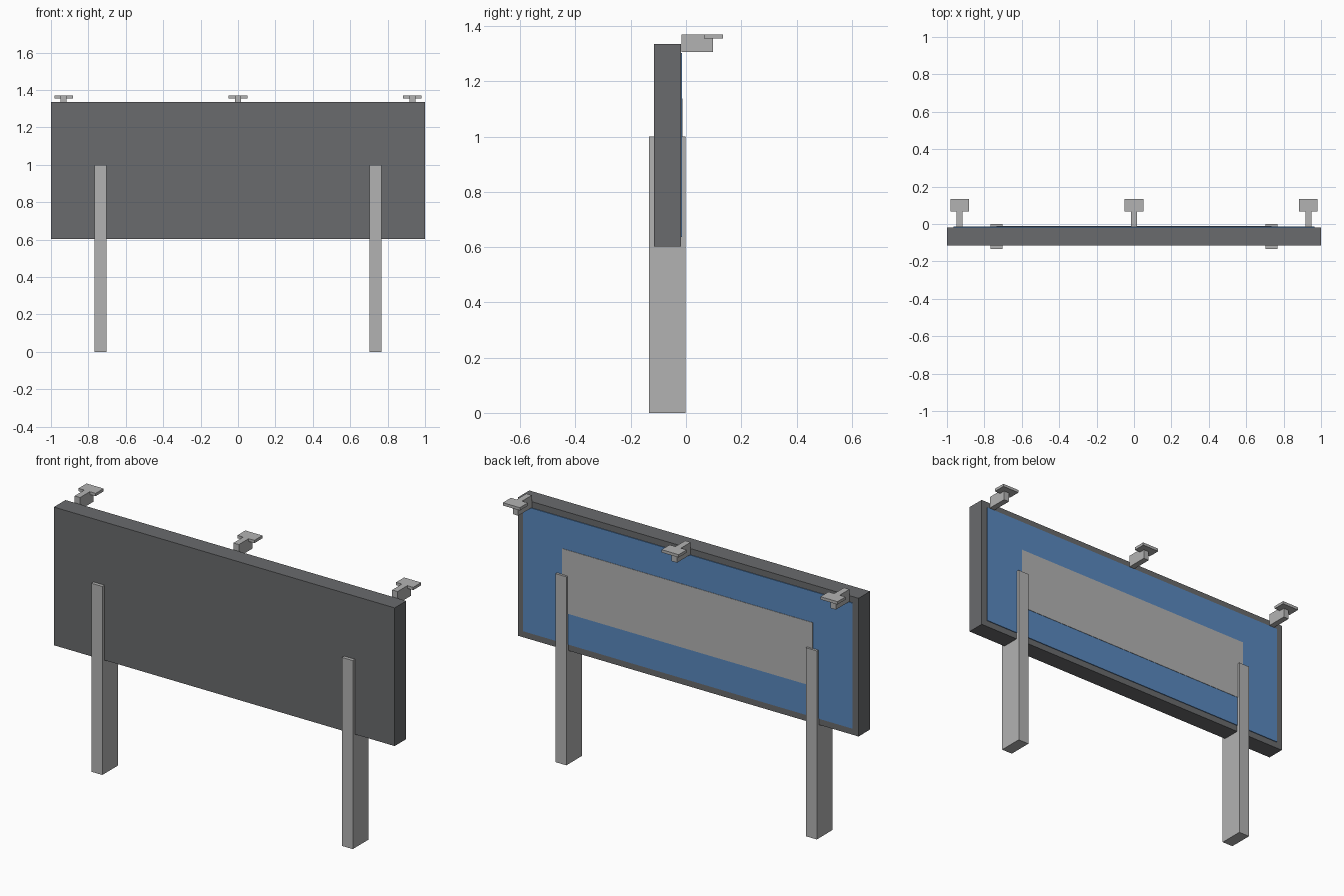
import bpy
import bmesh

if "Cube" in bpy.data.objects:
    bpy.data.objects.remove(bpy.data.objects["Cube"], do_unlink=True)


def material(name, color):
    mat = bpy.data.materials.new(name)
    mat.use_nodes = True
    mat.diffuse_color = (*color, 1)
    mat.node_tree.nodes["Principled BSDF"].inputs["Base Color"].default_value = (*color, 1)
    return mat


light_grey = material("light_grey", (0.45, 0.45, 0.45))
dark_grey = material("dark_grey", (0.143, 0.146, 0.153))
blue = material("blue", (0.10, 0.25, 0.52))


def prism(name, profile, x0, x1, mat):
    """Extrude a closed (y, z) profile from x0 to x1."""
    bm = bmesh.new()
    face = bm.faces.new([bm.verts.new((x0, y, z)) for y, z in profile])
    extruded = bmesh.ops.extrude_face_region(bm, geom=[face])["geom"]
    moved = [v for v in extruded if isinstance(v, bmesh.types.BMVert)]
    bmesh.ops.translate(bm, verts=moved, vec=(x1 - x0, 0, 0))
    bmesh.ops.recalc_face_normals(bm, faces=bm.faces)
    mesh = bpy.data.meshes.new(name)
    bm.to_mesh(mesh)
    bm.free()
    mesh.materials.append(mat)
    obj = bpy.data.objects.new(name, mesh)
    bpy.context.collection.objects.link(obj)
    return obj


def box(name, x, y, z, mat):
    profile = [(y[0], z[0]), (y[1], z[0]), (y[1], z[1]), (y[0], z[1])]
    return prism(name, profile, x[0], x[1], mat)


# Board with its blue backing and central plate
box("board", (-1, 1), (-0.115, -0.018), (0.602, 1.335), dark_grey)
box("back_panel", (-0.966, 0.966), (-0.019, -0.014), (0.636, 1.302), blue)
box("centre_plate", (-0.735, 0.735), (-0.015, -0.012), (0.80, 1.137), light_grey)

# Legs running through the board
for side, cx in (("left", 0.735), ("right", -0.735)):
    box(side + "_leg", (cx - 0.032, cx + 0.032), (-0.133, -0.001), (0, 1), light_grey)

# Top brackets: an arm notched under a flat plate
arm = [(-0.016, 1.305), (0.098, 1.305), (0.098, 1.355),
       (0.066, 1.355), (0.066, 1.37), (-0.016, 1.37)]
for place, cx in (("left", 0.932), ("middle", 0), ("right", -0.932)):
    prism(place + "_bracket_arm", arm, cx - 0.016, cx + 0.016, light_grey)
    box(place + "_bracket_plate", (cx - 0.05, cx + 0.05), (0.066, 0.133),
        (1.355, 1.37), light_grey)
